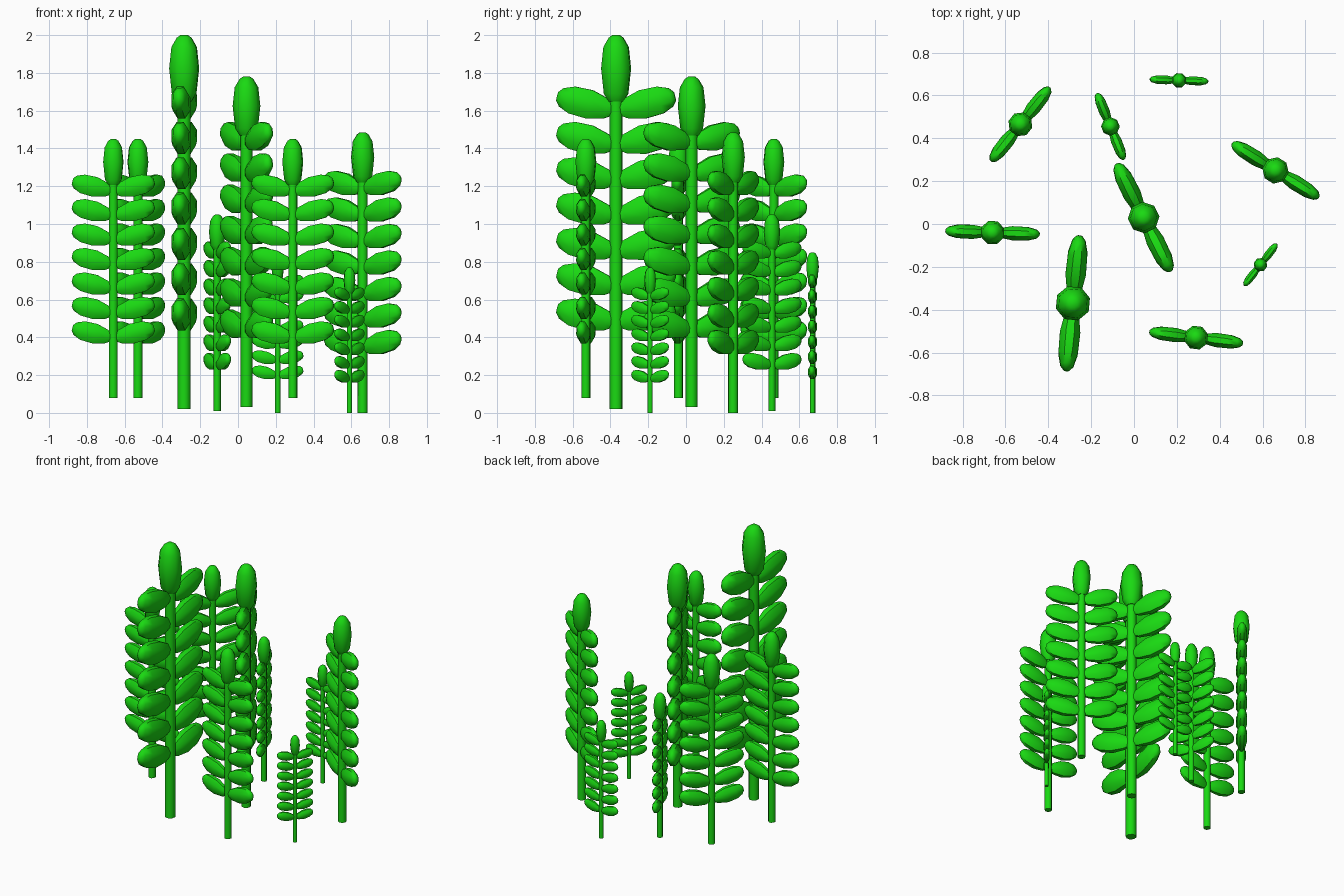
import bpy, bmesh, math
from mathutils import Vector

if "Cube" in bpy.data.objects:
    bpy.data.objects.remove(bpy.data.objects["Cube"])

green = bpy.data.materials.new("leaf_green")
green.diffuse_color = (0.01, 0.7, 0.006, 1)
green.use_nodes = True
green.node_tree.nodes["Principled BSDF"].inputs["Base Color"].default_value = green.diffuse_color


def spindle(bm, base, axis, length, profile, ru, rv, sides=8):
    """Closed tapered body along axis; ru is the half width in y, rv across it."""
    v_dir = axis.cross(Vector((0, 1, 0))).normalized()
    u_dir = v_dir.cross(axis).normalized()
    rings = []
    for t, r in profile:
        c = base + axis * (length * t)
        ring = []
        for k in range(sides):
            a = math.tau * (k + 0.5) / sides
            ring.append(bm.verts.new(c + u_dir * (math.cos(a) * ru * r) + v_dir * (math.sin(a) * rv * r)))
        rings.append(ring)
    for lo, hi in zip(rings, rings[1:]):
        for k in range(sides):
            n = (k + 1) % sides
            bm.faces.new((lo[k], lo[n], hi[n], hi[k]))
    bm.faces.new(rings[0][::-1])
    bm.faces.new(rings[-1])


def finish(bm, name):
    bmesh.ops.recalc_face_normals(bm, faces=bm.faces)
    mesh = bpy.data.meshes.new(name)
    bm.to_mesh(mesh)
    bm.free()
    mesh.materials.append(green)
    mesh.shade_smooth()
    mesh.set_sharp_from_angle(angle=math.radians(50))
    return mesh


UP = Vector((0, 0, 1))
BUD = [(0, .5), (.12, .82), (.5, 1), (.82, .85), (.96, .5), (1, .25)]
LEAF = [(0, .25), (.16, .68), (.45, 1), (.75, .95), (.93, .65), (1, .3)]

# Stem of a plant one unit tall
bm = bmesh.new()
spindle(bm, Vector((0, 0, 0)), UP, 0.84, [(0, 1), (1, 1)], 0.018, 0.018)
stem = finish(bm, "stem")

# Bud at the top
bm = bmesh.new()
spindle(bm, Vector((0, 0, 0.822)), UP, 0.178, BUD, 0.042, 0.042)
bud = finish(bm, "bud")

# Seven pairs of upward tilted leaves
bm = bmesh.new()
tilt = math.radians(14)
for row in range(7):
    for side in (-1, 1):
        axis = Vector((side * math.cos(tilt), 0, math.sin(tilt)))
        spindle(bm, Vector((0, 0, 0.23 + row * 0.0945)), axis, 0.163, LEAF, 0.026, 0.042)
leaves = finish(bm, "leaves")

# Plants: x, y, base z, height, heading in degrees
PLANTS = [
    (-0.285, -0.37, 0.02, 1.98, 84.5),
    (0.045, 0.03, 0.03, 1.75, -63.5),
    (-0.66, -0.04, 0.08, 1.37, -2),
    (-0.53, 0.465, 0.08, 1.37, 51.5),
    (-0.11, 0.455, 0.01, 1.04, -68),
    (0.21, 0.67, 0.0, 0.85, -2),
    (0.29, -0.53, 0.08, 1.37, -7),
    (0.66, 0.25, 0.0, 1.485, -32),
    (0.59, -0.19, 0.0, 0.77, 52),
]
for i, (x, y, z, h, deg) in enumerate(PLANTS, 1):
    for mesh in (stem, bud, leaves):
        ob = bpy.data.objects.new(f"plant_{i}_{mesh.name}", mesh)
        ob.location = (x, y, z)
        ob.scale = (h, h, h)
        ob.rotation_euler.z = math.radians(deg)
        bpy.context.collection.objects.link(ob)
